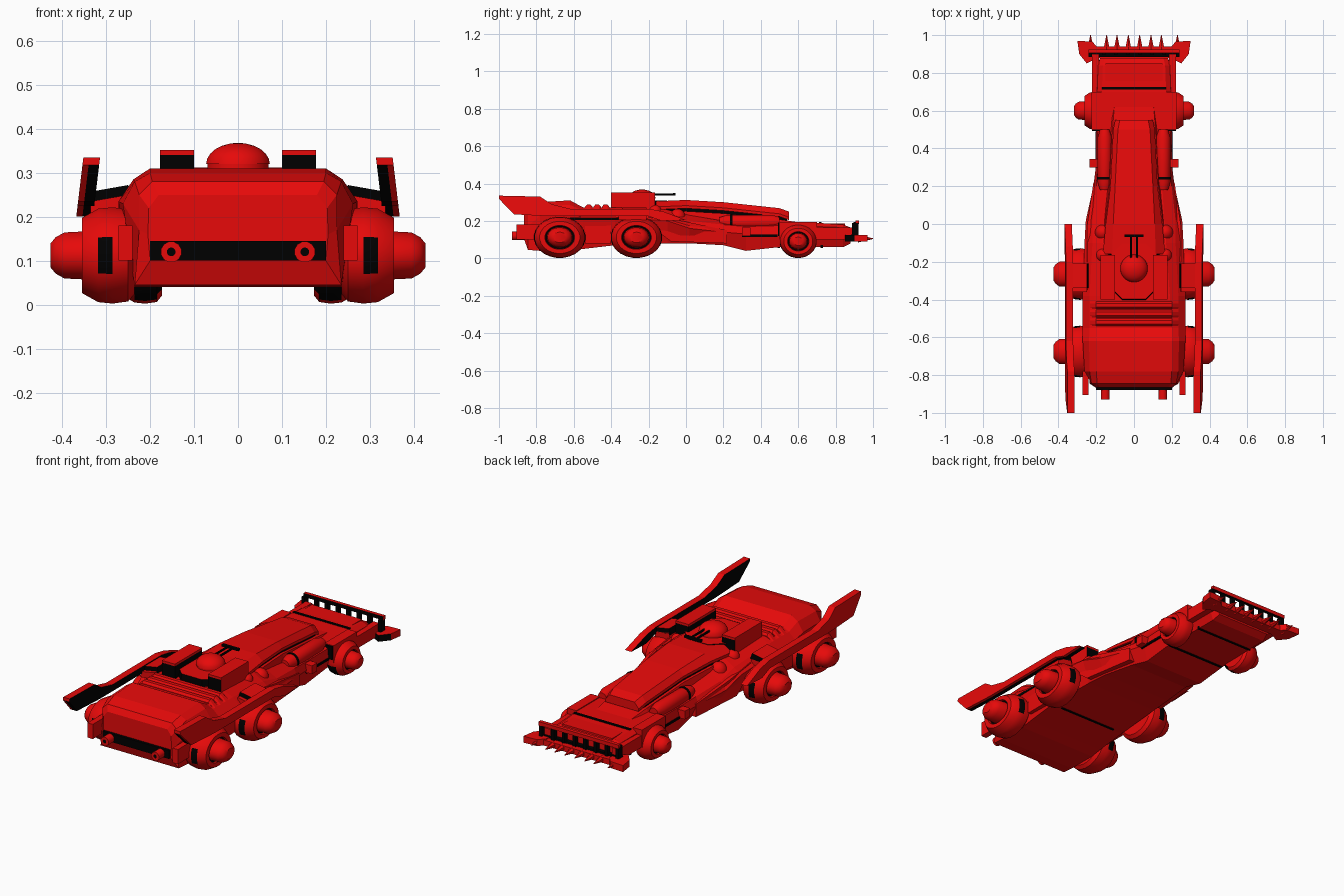
import bpy, bmesh, math
from mathutils import Vector

if "Cube" in bpy.data.objects:
    bpy.data.objects.remove(bpy.data.objects["Cube"], do_unlink=True)


def material(name, rgb):
    m = bpy.data.materials.new(name)
    m.use_nodes = True
    m.diffuse_color = (*rgb, 1)
    m.node_tree.nodes["Principled BSDF"].inputs["Base Color"].default_value = (*rgb, 1)
    return m


RED = material("bright red", (0.8, 0.003, 0.003))
BLACK = material("black", (0.0, 0.0, 0.0))
smooth_parts = []


def finish(name, bm, black=False, rule=None, smooth=False):
    bmesh.ops.recalc_face_normals(bm, faces=bm.faces)
    bm.normal_update()
    for f in bm.faces:
        if black or (rule and rule(f)):
            f.material_index = 1
    me = bpy.data.meshes.new(name)
    bm.to_mesh(me)
    bm.free()
    me.materials.append(RED)
    me.materials.append(BLACK)
    ob = bpy.data.objects.new(name, me)
    bpy.context.collection.objects.link(ob)
    if smooth:
        smooth_parts.append(ob)


def skin(rings):
    """Bridge equal-length closed rings of points into a capped solid."""
    bm = bmesh.new()
    rows = [[bm.verts.new(p) for p in ring] for ring in rings]
    n = len(rows[0])
    for a, b in zip(rows, rows[1:]):
        for i in range(n):
            j = (i + 1) % n
            bm.faces.new((a[i], a[j], b[j], b[i]))
    bm.faces.new(rows[0])
    bm.faces.new(rows[-1])
    return bm


def loft(name, stations, **kw):
    """Stations are (y, half profile from bottom to top), mirrored in x."""
    rings = [[(x, y, z) for x, z in half] + [(-x, y, z) for x, z in reversed(half)]
             for y, half in stations]
    finish(name, skin(rings), **kw)


def box(name, x, y, z, **kw):
    finish(name, skin([[(a, y[0], z[0]), (a, y[1], z[0]), (a, y[1], z[1]), (a, y[0], z[1])]
                       for a in x]), **kw)


def lathe(name, profile, at, axis="X", squash=1, segs=24, **kw):
    """Profile is (distance along the axis, radius); squash flattens height."""
    rings = []
    for d, r in profile:
        ring = []
        for i in range(segs):
            t = math.tau * (i + 0.5) / segs
            c, s = r * math.cos(t), r * math.sin(t) * squash
            p = {"X": (d, c, s), "Y": (c, d, s), "Z": (c, s, d)}[axis]
            ring.append(Vector(p) + Vector(at))
        rings.append(ring)
    finish(name, skin(rings), smooth=True, **kw)


def dome(name, at, r, h):
    steps = [math.pi / 2 * k / 6 for k in range(6)]
    lathe(name, [(h * math.sin(t), r * math.cos(t)) for t in steps] + [(h, r * 0.06)], at, "Z")


def faces_back(f):
    return f.normal.y < -0.3


# Main hull: bottom edge, side edge, shoulder and roof edge along the length
hull = [
    (-0.865, (0.20, 0.10), (0.205, 0.16), (0.203, 0.22), (0.18, 0.25)),
    (-0.845, (0.235, 0.045), (0.225, 0.17), (0.225, 0.25), (0.195, 0.28)),
    (-0.78, (0.235, 0.04), (0.262, 0.23), (0.235, 0.28), (0.20, 0.30)),
    (-0.62, (0.235, 0.04), (0.272, 0.235), (0.238, 0.285), (0.20, 0.31)),
    (-0.55, (0.235, 0.05), (0.272, 0.22), (0.235, 0.255), (0.20, 0.272)),
    (-0.38, (0.235, 0.07), (0.272, 0.22), (0.235, 0.255), (0.19, 0.272)),
    (-0.10, (0.22, 0.08), (0.262, 0.20), (0.22, 0.23), (0.17, 0.26)),
    (0.02, (0.21, 0.08), (0.255, 0.16), (0.22, 0.20), (0.16, 0.23)),
    (0.20, (0.18, 0.07), (0.215, 0.14), (0.20, 0.18), (0.15, 0.20)),
    (0.32, (0.18, 0.04), (0.20, 0.13), (0.19, 0.17), (0.15, 0.185)),
    (0.50, (0.18, 0.06), (0.20, 0.13), (0.195, 0.175), (0.17, 0.19)),
    (0.70, (0.17, 0.06), (0.20, 0.13), (0.195, 0.17), (0.17, 0.19)),
    (0.84, (0.17, 0.06), (0.195, 0.12), (0.19, 0.165), (0.165, 0.18)),
    (0.88, (0.16, 0.08), (0.18, 0.12), (0.18, 0.15), (0.155, 0.165)),
]
loft("hull", [(s[0], s[1:]) for s in hull])

# Belly seams
for y, z in ((-0.38, 0.066), (0.49, 0.055), (0.72, 0.056)):
    box("belly_seam", (-0.175, 0.175), (y, y + 0.012), (z, z + 0.02), black=True)

# Long raised spine with a dark skirt beneath it
spine = [(-0.16, 0.165, 0.115, 0.305), (0.0, 0.15, 0.11, 0.312), (0.2, 0.125, 0.10, 0.30),
         (0.5, 0.11, 0.085, 0.268), (0.55, 0.10, 0.075, 0.25)]
loft("spine", [(y, ((w, t - 0.045), (w, t - 0.03), (u, t))) for y, w, u, t in spine])
loft("spine_skirt", [(y - 0.01, ((w - 0.01, 0.17), (w - 0.01, t - 0.04))) for y, w, u, t in spine], black=True)
loft("spine_foot", [(y + (0.07 if y > 0.5 else 0), ((w + 0.02, 0.17), (w + 0.004, t - 0.06)))
                    for y, w, u, t in spine])
box("hood_seam", (-0.17, 0.17), (0.712, 0.725), (0.18, 0.194), black=True)
box("hood_panel", (-0.15, 0.15), (0.74, 0.85), (0.16, 0.186))

# Rear deck ribs and tail panel
for k in range(3):
    y = -0.54 + 0.045 * k
    loft("deck_rib", [(y + d, ((0.245, 0.225), (0.24, 0.25), (0.20, z)))
                      for d, z in ((0, 0.275), (0.01, 0.287), (0.03, 0.287), (0.04, 0.275))])
box("tail_grille", (-0.20, 0.20), (-0.88, -0.86), (0.10, 0.145), black=True)

# Turret platform, dome and twin gun
lathe("turret_base", [(0.26, 0.165), (0.31, 0.16)], (0, -0.25, 0), "Z", segs=8,
      rule=lambda f: f.normal.z < 0.5)
lathe("turret_collar", [(0.305, 0.07), (0.322, 0.07)], (0, -0.235, 0), "Z")
dome("turret_dome", (0, -0.235, 0.32), 0.073, 0.048)
for x in (-0.015, 0.015):
    lathe("gun_barrel", [(-0.18, 0.006), (-0.06, 0.006)], (x, 0, 0.342), "Y", segs=8, black=True)
box("gun_crossbar", (-0.05, 0.05), (-0.07, -0.055), (0.336, 0.348), black=True)

# Wheels
TYRE = [(0.235, 0.07), (0.235, 0.11), (0.25, 0.132), (0.285, 0.138), (0.318, 0.134),
        (0.355, 0.108), (0.355, 0.08), (0.342, 0.078)]
HUB = [(0.33, 0.07), (0.395, 0.066), (0.415, 0.052), (0.426, 0.035)]


def wheel(s, y, z, size, widen, offset, squash, tread):
    def scaled(profile):
        return [(s * (d * widen + offset), r * size) for d, r in profile]

    def rule(f):
        c = f.calc_center_median()
        return abs(c.x) > 0.235 if len(f.verts) > 4 else tread(f, c)
    at = (0, y, z)
    lathe("tyre", scaled(TYRE), at, squash=squash, rule=rule)
    lathe("wheel_hub", scaled(HUB), at, squash=squash)
    lathe("axle", [(s * 0.1, 0.03), (s * 0.24, 0.03)], at, segs=12)


def tread_slot(f, c):
    return 0.286 < abs(c.x) < 0.317 and abs(c.z - 0.112) < 0.04


def inner_tread(f, c):
    return abs(c.x) < 0.225 and faces_back(f) and c.z < 0.09


def fin(s):
    # Swept side fin: outline in (y, z), leaning inward, dark inner lining
    pts = [(-1.0, 0.335), (-0.78, 0.33), (-0.72, 0.29), (-0.62, 0.265), (-0.2, 0.265), (-0.12, 0.25),
           (0.0, 0.205), (-0.13, 0.20), (-0.2, 0.225), (-0.72, 0.225), (-0.92, 0.235), (-1.0, 0.318)]

    def layer(name, a, b, **kw):
        finish(name, skin([[(s * (x - 0.12 * (z - 0.2)), y, z) for y, z in pts] for x in (a, b)]), **kw)
    layer("side_fin", 0.354, 0.368)
    layer("fin_lining", 0.33, 0.354,
          rule=lambda f: f.normal.z < 0.3 and f.calc_center_median().z < 0.325)
    # Brace with a dark upper gusset
    for name, low, high, y0, black in (("fin_brace", 0.0, 0.0, -0.36, False), ("fin_gusset", 0.03, 0.022, -0.34, True)):
        rings = [[(s * x, y, z) for x, z in ((0.24, 0.21 + low), (0.335, 0.205 + low), (0.335, 0.235 + high), (0.25, 0.25 + high))]
                 for y in (y0, -0.21)]
        finish(name, skin(rings), rule=lambda f: black and f.normal.z < 0.3)


for s in (1, -1):
    for y in (-0.675, -0.265):
        wheel(s, y, 0.112, 1, 1, 0, 0.8, tread_slot)
    wheel(s, 0.60, 0.091, 0.72, 0.75, -0.003, 0.9, inner_tread)
    fin(s)

    def side(name, x, y, z, **kw):
        box(name, (s * x[0], s * x[1]), y, z, **kw)

    # Flank trim, intakes and wheel housings
    side("flank_stripe", (0.25, 0.271), (-0.62, -0.25), (0.205, 0.218), black=True)
    side("side_sill", (0.22, 0.262), (-0.54, -0.40), (0.08, 0.19))
    side("intake", (0.19, 0.204), (0.30, 0.49), (0.115, 0.127), black=True)
    side("waist_block", (0.18, 0.235), (0.30, 0.345), (0.12, 0.165))
    side("front_housing", (0.17, 0.225), (0.50, 0.70), (0.10, 0.195))
    side("housing_seam", (0.172, 0.222), (0.492, 0.501), (0.12, 0.192), black=True)
    side("nose_rail", (0.185, 0.222), (0.68, 0.90), (0.10, 0.165))
    side("tail_post", (0.24, 0.272), (-0.905, -0.70), (0.10, 0.18))
    # Turret walls: red outside and on top, dark inside
    side("turret_wall", (0.10, 0.178), (-0.40, -0.165), (0.265, 0.34),
         rule=lambda f: f.normal.x * s < 0.5)
    side("turret_wall_cap", (0.10, 0.178), (-0.40, -0.165), (0.34, 0.352))
    # Side fairing sweeping forward over the middle wheel
    rings = [[(s * x, y, z) for y, z in ((-0.2, 0.225), (-0.02, 0.2), (0.22, 0.15), (0.22, 0.08), (-0.08, 0.09), (-0.2, 0.18))]
             for x in (0.19, 0.25)]
    for ring in rings:
        ring[2:4] = [(p[0] - s * 0.035, *p[1:]) for p in ring[2:4]]
    finish("side_fairing", skin(rings))
    # Spine pipes, deck bulbs and exhausts
    lathe("spine_pipe", [(0.18, 0.025), (0.22, 0.038), (0.46, 0.038), (0.50, 0.025)], (s * 0.155, 0, 0.195), "Y", segs=16)
    lathe("pipe_band", [(0.235, 0.041), (0.248, 0.041)], (s * 0.155, 0, 0.195), "Y", segs=16, black=True)
    dome("front_bulb", (s * 0.165, -0.045, 0.22), 0.042, 0.045)
    dome("rear_bulb", (s * 0.165, -0.165, 0.25), 0.035, 0.035)
    lathe("exhaust", [(-0.93, 0.010), (-0.93, 0.024), (-0.85, 0.024)], (s * 0.152, 0, 0.12), "Y", segs=12,
          rule=lambda f: len(f.verts) > 4)
    # Ram bumper wings and rail brackets
    rings = [[(s * x, y, z) for x, y in ((0.19, 0.88), (0.25, 0.85), (0.29, 0.90), (0.30, 0.97), (0.22, 0.965), (0.19, 0.93))]
             for z in (0.09, 0.125)]
    finish("bumper_wing", skin(rings), rule=faces_back)
    side("rail_bracket", (0.222, 0.24), (0.888, 0.922), (0.10, 0.19), black=True)
    for x in (0.03, 0.09, 0.145, 0.23):
        lathe("ram_spike", [(0.92, 0.02), (1.0, 0.002)], (s * x, 0, 0.105), "Y", segs=6)

# Ram bumper bar with guard rail and posts
box("bumper_bar", (-0.26, 0.26), (0.88, 0.94), (0.09, 0.12), rule=faces_back)
box("bumper_seam", (-0.24, 0.24), (0.885, 0.908), (0.12, 0.13), black=True)
box("guard_rail", (-0.24, 0.24), (0.905, 0.925), (0.183, 0.203), rule=lambda f: faces_back(f) or f.normal.z < -0.5)
for k in range(6):
    x = -0.16 + 0.064 * k
    box("guard_post", (x - 0.009, x + 0.009), (0.895, 0.918), (0.11, 0.195), black=True)

# Soften the round parts
bpy.ops.object.select_all(action="DESELECT")
for ob in smooth_parts:
    ob.select_set(True)
bpy.context.view_layer.objects.active = smooth_parts[0]
bpy.ops.object.shade_smooth_by_angle(angle=math.radians(35))
